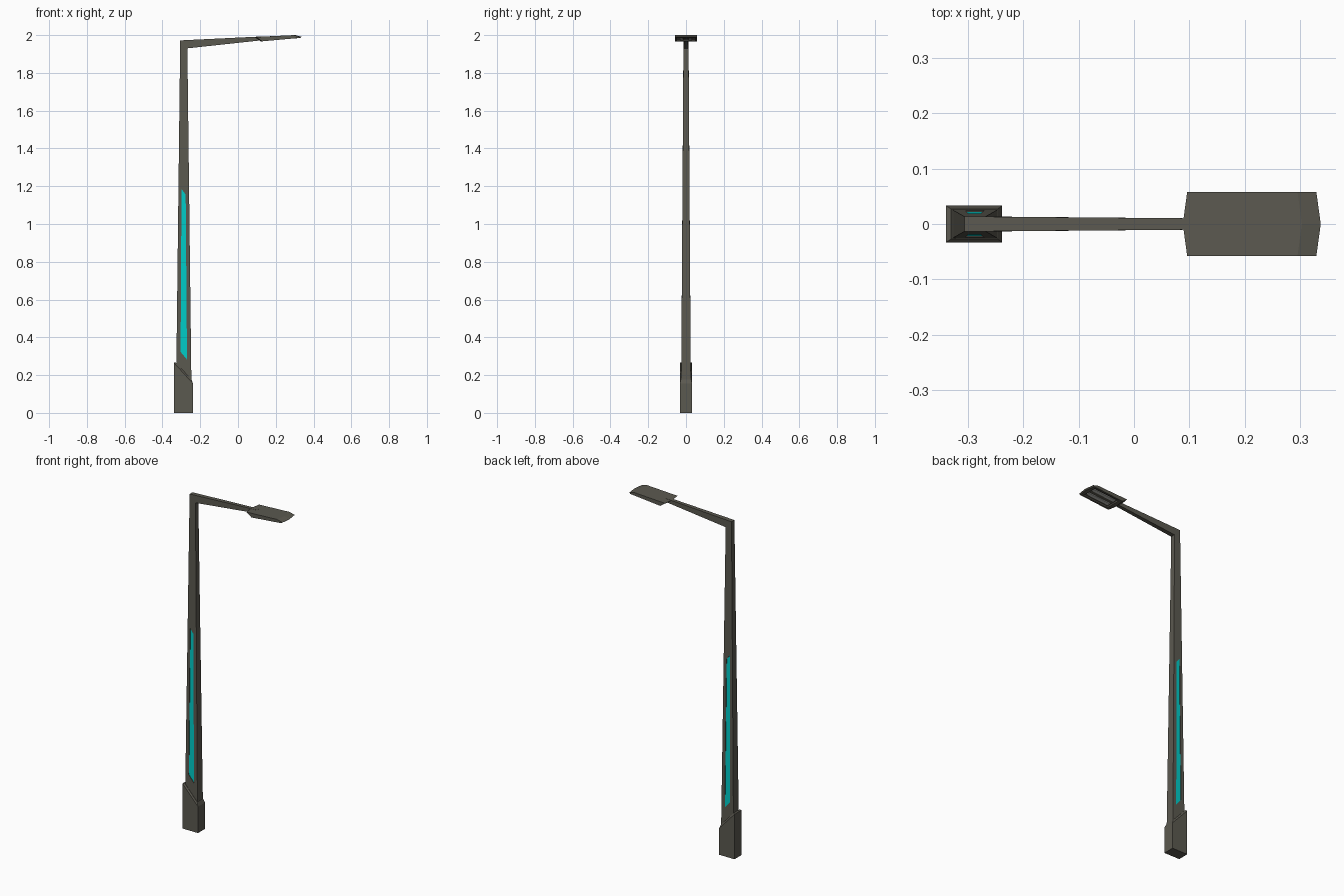
import bpy, bmesh

if "Cube" in bpy.data.objects:
    bpy.data.objects.remove(bpy.data.objects["Cube"])


def material(name, rgb):
    m = bpy.data.materials.new(name)
    m.diffuse_color = (*rgb, 1)
    m.use_nodes = True
    m.node_tree.nodes["Principled BSDF"].inputs["Base Color"].default_value = m.diffuse_color
    return m


metal = material("dark bronze metal", (0.105, 0.100, 0.080))
cyan = material("cyan light", (0.0, 0.60, 0.58))
lamp = material("pale lamp", (0.55, 0.55, 0.52))


def loft(name, rings, mat):
    """Join equal-length rings of points into a closed solid."""
    bm = bmesh.new()
    vs = [[bm.verts.new(p) for p in r] for r in rings]
    n = len(vs[0])
    for a, b in zip(vs, vs[1:]):
        for i in range(n):
            j = (i + 1) % n
            bm.faces.new((a[i], a[j], b[j], b[i]))
    bm.faces.new(vs[0][::-1])
    bm.faces.new(vs[-1])
    bmesh.ops.recalc_face_normals(bm, faces=bm.faces)
    me = bpy.data.meshes.new(name)
    bm.to_mesh(me)
    bm.free()
    me.materials.append(mat)
    ob = bpy.data.objects.new(name, me)
    bpy.context.collection.objects.link(ob)
    return ob


def section(xl, zl, xr, zr, h):
    """Rectangular cross-section through two side-view points."""
    return [(xl, -h, zl), (xr, -h, zr), (xr, h, zr), (xl, h, zl)]


def cut(target, cutter):
    cutter.hide_render = True
    cutter.hide_viewport = True
    cutter.display_type = 'WIRE'
    mod = target.modifiers.new("recess", 'BOOLEAN')
    mod.operation = 'DIFFERENCE'
    mod.solver = 'EXACT'
    mod.object = cutter


# Base shoe with slanted, chamfered top
loft("base", [section(-0.339, 0, -0.238, 0, 0.033),
              section(-0.339, 0.265, -0.238, 0.155, 0.033),
              section(-0.330, 0.268, -0.246, 0.176, 0.027)], metal)

# Tapered pole, mitred into the arm
pole = loft("pole_and_arm", [section(-0.329, 0.02, -0.245, 0.02, 0.0265),
                             section(-0.306, 1.972, -0.268, 1.930, 0.0135),
                             section(0.13, 1.993, 0.13, 1.973, 0.010)], metal)


# Recessed light panels on both sides of the pole, following the taper
def face_y(z):
    return 0.0265 - 0.013 * z / 1.95


PANEL = [(-0.304, 0.323), (-0.270, 0.282), (-0.277, 1.156), (-0.299, 1.185)]
for s, side in ((-1, "front"), (1, "back")):
    def layer(offset):
        return [(x, s * (face_y(z) + offset), z) for x, z in PANEL]
    cut(pole, loft(side + "_panel_cutter", [layer(-0.004), layer(0.01)], metal))
    loft(side + "_light_panel", [layer(-0.006), layer(-0.003)], cyan)


# Lamp head: wedge profile with slightly pointed ends
def head_profile(y, pull):
    return [(x, y, z) for x, z in ((0.088 + pull, 1.990), (0.303 - pull, 2.0),
                                   (0.337 - pull, 1.991), (0.330 - pull, 1.985),
                                   (0.120 + pull, 1.967))]


head = loft("lamp_head", [head_profile(-0.058, 0.008), head_profile(0, 0),
                          head_profile(0.058, 0.008)], metal)


# Underside recess and two lamp strips
def under(x):
    return 1.967 + (x - 0.12) * 0.0857


def slab(name, x0, x1, y0, y1, low, high, mat):
    return loft(name, [[(x, y, under(x) + d) for x, y in
                        ((x0, y0), (x1, y0), (x1, y1), (x0, y1))]
                       for d in (low, high)], mat)


cut(head, slab("head_cutter", 0.145, 0.308, -0.047, 0.047, -0.02, 0.008, metal))
for s, side in ((-1, "front"), (1, "back")):
    ys = sorted((s * 0.013, s * 0.033))
    slab(side + "_lamp_strip", 0.155, 0.298, ys[0], ys[1], 0.004, 0.009, lamp)
